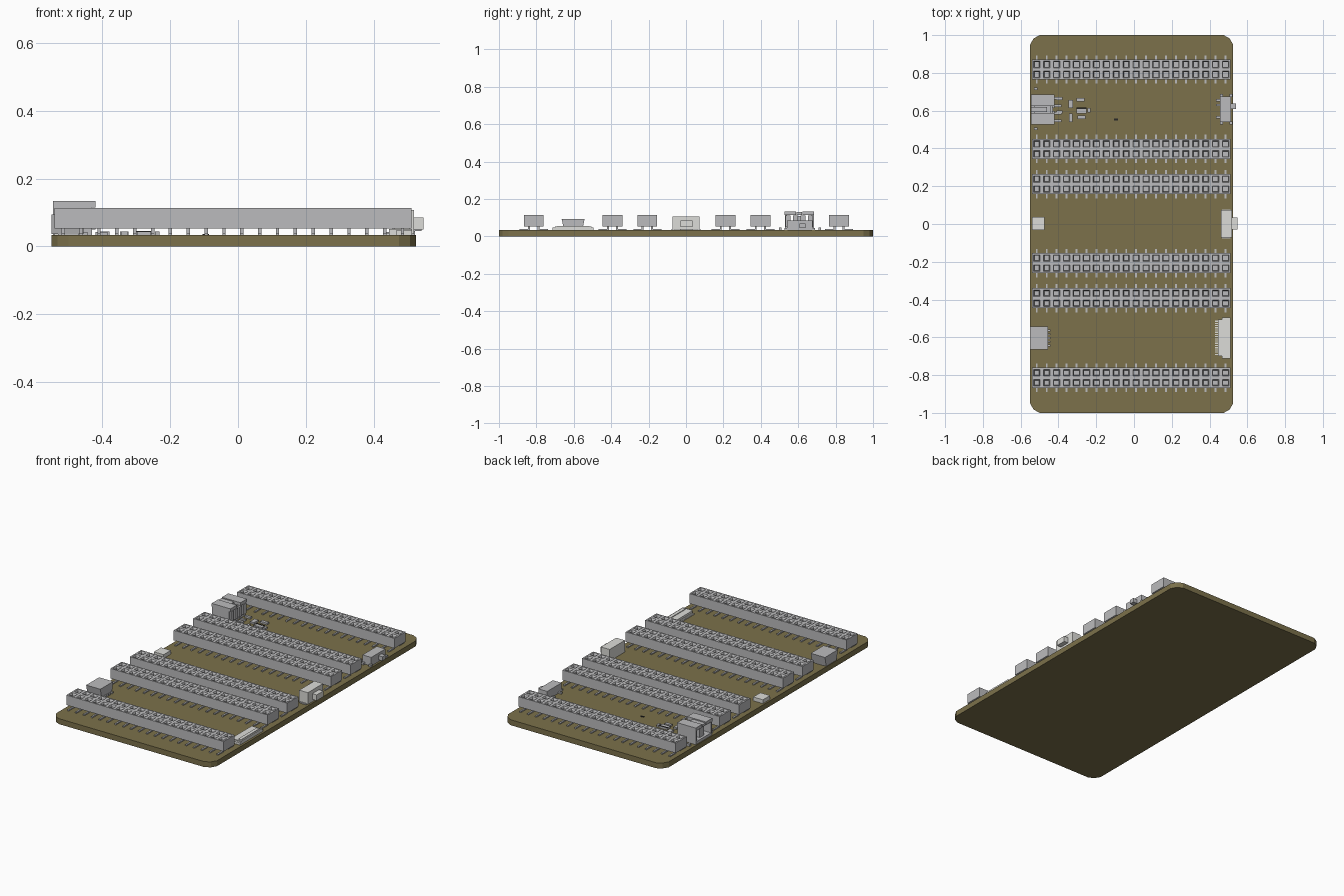
import bpy, bmesh
from mathutils import Vector

cube = bpy.data.objects.get("Cube")
if cube:
    bpy.data.objects.remove(cube, do_unlink=True)


def material(name, r, g, b):
    m = bpy.data.materials.new(name)
    m.use_nodes = True
    m.diffuse_color = (r, g, b, 1)
    m.node_tree.nodes["Principled BSDF"].inputs["Base Color"].default_value = (r, g, b, 1)
    return m


OLIVE = material("olive board", 0.20, 0.165, 0.07)
GREY = material("mid grey", 0.50, 0.50, 0.51)
LIGHT = material("light grey", 0.72, 0.72, 0.69)
BLACK = material("black", 0.02, 0.02, 0.02)
TOP = 0.033  # board surface height


def add_box(bm, x0, x1, y0, y1, z0, z1):
    lo, hi = Vector((x0, y0, z0)), Vector((x1, y1, z1))
    verts = bmesh.ops.create_cube(bm, size=1)["verts"]
    for v in verts:
        v.co = Vector(hi[i] if v.co[i] > 0 else lo[i] for i in range(3))
    return verts


def finish(name, bm, mat):
    mesh = bpy.data.meshes.new(name)
    bm.to_mesh(mesh)
    bm.free()
    mesh.materials.append(mat)
    ob = bpy.data.objects.new(name, mesh)
    bpy.context.collection.objects.link(ob)
    return ob


def boxes(name, mat, *parts):
    bm = bmesh.new()
    for p in parts:
        add_box(bm, *p)
    return finish(name, bm, mat)


# Board with clipped corners
bm = bmesh.new()
add_box(bm, -0.55, 0.525, -1, 1, 0, TOP)
corners = [e for e in bm.edges if abs(e.verts[0].co.z - e.verts[1].co.z) > 0.01]
bmesh.ops.bevel(bm, geom=corners, offset=0.05, segments=2, profile=0.4, affect="EDGES")
finish("board", bm, OLIVE)

# Socket strips: two rows of funnel holes, with bent solder tails underneath
COUNT, PITCH, MID, HALF = 20, 0.0526, -0.015, 0.053


def socket_body(name, y):
    bm = bmesh.new()
    length = COUNT * PITCH
    bmesh.ops.create_grid(bm, x_segments=COUNT, y_segments=2, size=0.5)
    for v in bm.verts:
        v.co = (MID + v.co.x * length, y + v.co.y * 2 * HALF, 0.113)
    cells = list(bm.faces)
    rim = [e for e in bm.edges if e.is_boundary]
    # outer walls and underside
    wall = bmesh.ops.extrude_edge_only(bm, edges=rim)["geom"]
    for v in wall:
        if isinstance(v, bmesh.types.BMVert):
            v.co.z = 0.053
    bmesh.ops.contextual_create(bm, geom=[e for e in bm.edges if e.is_boundary])
    # funnels and contact wells
    bmesh.ops.inset_individual(bm, faces=cells, thickness=0.0125)
    bmesh.ops.inset_individual(bm, faces=cells, thickness=0.006, depth=-0.008)
    bmesh.ops.inset_individual(bm, faces=cells, thickness=0.0005, depth=-0.03)
    bmesh.ops.recalc_face_normals(bm, faces=bm.faces)
    finish(name, bm, GREY)


def socket_tails(name, y):
    parts = []
    for i in range(COUNT):
        x = MID + (i - (COUNT - 1) / 2) * PITCH
        for s in (-1, 1):
            near, far = sorted((y + s * 0.02, y + s * 0.075))
            parts.append((x - 0.005, x + 0.005, near, far, TOP, 0.04))
            near, far = sorted((y + s * 0.02, y + s * 0.03))
            parts.append((x - 0.005, x + 0.005, near, far, 0.04, 0.054))
    boxes(name, GREY, *parts)


for n, y in enumerate((0.818, 0.398, 0.211, -0.207, -0.393, -0.814), 1):
    socket_body(f"socket_strip_{n}", y)
    socket_tails(f"socket_tails_{n}", y)

# Tall connector at the left edge: housing, split top shell, rear fins
Y = 0.606
boxes("tall_connector_housing", GREY,
      (-0.545, -0.43, Y - 0.078, Y + 0.078, TOP, 0.05),
      (-0.53, -0.44, Y - 0.02, Y + 0.02, 0.05, 0.11),
      (-0.545, -0.43, Y - 0.078, Y - 0.066, 0.05, 0.12),
      (-0.545, -0.43, Y + 0.066, Y + 0.078, 0.05, 0.12))
boxes("tall_connector_shell", GREY,
      (-0.545, -0.42, Y - 0.079, Y - 0.018, 0.115, 0.134),
      (-0.545, -0.42, Y + 0.018, Y + 0.079, 0.115, 0.134),
      (-0.545, -0.46, Y - 0.014, Y + 0.014, 0.115, 0.13))
fins, tails = [], []
for k in (-0.06, -0.02, 0.02, 0.06):
    fins.append((-0.435, -0.42, Y + k - 0.013, Y + k + 0.013, 0.05, 0.112))
    tails.append((-0.42, -0.385, Y + k - 0.006, Y + k + 0.006, TOP, 0.042))
boxes("tall_connector_fins", GREY, *fins)
boxes("tall_connector_tails", GREY, *tails)
boxes("tall_connector_posts", GREY,
      *[(-0.53, -0.51, y - 0.007, y + 0.007, TOP, 0.046) for y in (0.716, 0.504)])

# Small surface parts beside the tall connector
chips = [(-0.395, 0.665, 0.016, 0.008), (-0.395, 0.592, 0.016, 0.008),
         (-0.335, 0.635, 0.013, 0.022), (-0.335, 0.563, 0.009, 0.022),
         (-0.283, 0.658, 0.022, 0.01), (-0.278, 0.602, 0.027, 0.016),
         (-0.238, 0.602, 0.007, 0.012), (-0.278, 0.565, 0.02, 0.009)]
boxes("small_chips", GREY, *[(x - a, x + a, y - b, y + b, TOP, 0.044) for x, y, a, b in chips])
boxes("chip_mark", BLACK, (-0.305, -0.251, 0.608, 0.616, 0.044, 0.0455))
boxes("board_mark", BLACK, (-0.105, -0.085, 0.548, 0.558, TOP, 0.036))

# Slide switch on the right edge
boxes("slide_switch", GREY, (0.455, 0.513, 0.54, 0.676, TOP, 0.085))
boxes("slide_switch_lever", GREY, (0.513, 0.54, 0.608, 0.638, 0.045, 0.07))
boxes("slide_switch_legs", GREY,
      *[(0.435, 0.455, y - 0.006, y + 0.006, TOP, 0.042) for y in (0.565, 0.63, 0.655)],
      *[(x, x + 0.016, y, y + 0.016, TOP, 0.045) for x in (0.455, 0.505) for y in (0.527, 0.673)])

# Side push button on the right edge
boxes("push_button_frame", LIGHT, (0.46, 0.518, -0.072, 0.073, 0.036, 0.107))
boxes("push_button_plunger", LIGHT, (0.518, 0.547, -0.03, 0.034, 0.05, 0.085))
boxes("push_button_feet", GREY,
      (0.465, 0.51, -0.078, -0.06, TOP, 0.04), (0.465, 0.51, 0.06, 0.078, TOP, 0.04))

# Indicator lamp on the left edge
boxes("lamp", LIGHT, (-0.54, -0.475, -0.032, 0.036, TOP, 0.056))
bm = bmesh.new()
for v in add_box(bm, -0.513, -0.483, -0.003, 0.005, 0.056, 0.058):
    v.co.y += v.co.x * -0.8 - -0.498 * 0.8 + 0.006
finish("lamp_mark", bm, BLACK)

# Small data port at the left edge
bm = bmesh.new()
shell = add_box(bm, -0.55, -0.455, -0.665, -0.542, 0.036, 0.094)
for v in shell:
    if v.co.z < 0.05:
        v.co.y = -0.6035 + (v.co.y + 0.6035) * 0.8
finish("data_port", bm, GREY)
boxes("data_port_tails", GREY,
      *[(-0.457, -0.443, -0.6035 + k * 0.02 - 0.005, -0.6035 + k * 0.02 + 0.005, TOP, 0.042)
        for k in range(-2, 3)],
      (-0.53, -0.47, -0.65, -0.557, TOP, 0.037))

# Ribbon cable socket on the right edge
boxes("ribbon_socket", LIGHT,
      (0.445, 0.512, -0.7, -0.505, TOP, 0.052), (0.465, 0.512, -0.713, -0.494, TOP, 0.047))
boxes("ribbon_socket_latch", LIGHT, (0.485, 0.505, -0.69, -0.515, 0.052, 0.056))
boxes("ribbon_socket_tails", LIGHT,
      *[(0.43, 0.446, y - 0.003, y + 0.003, TOP, 0.04)
        for y in [-0.69 + 0.0117 * k for k in range(16)]])
